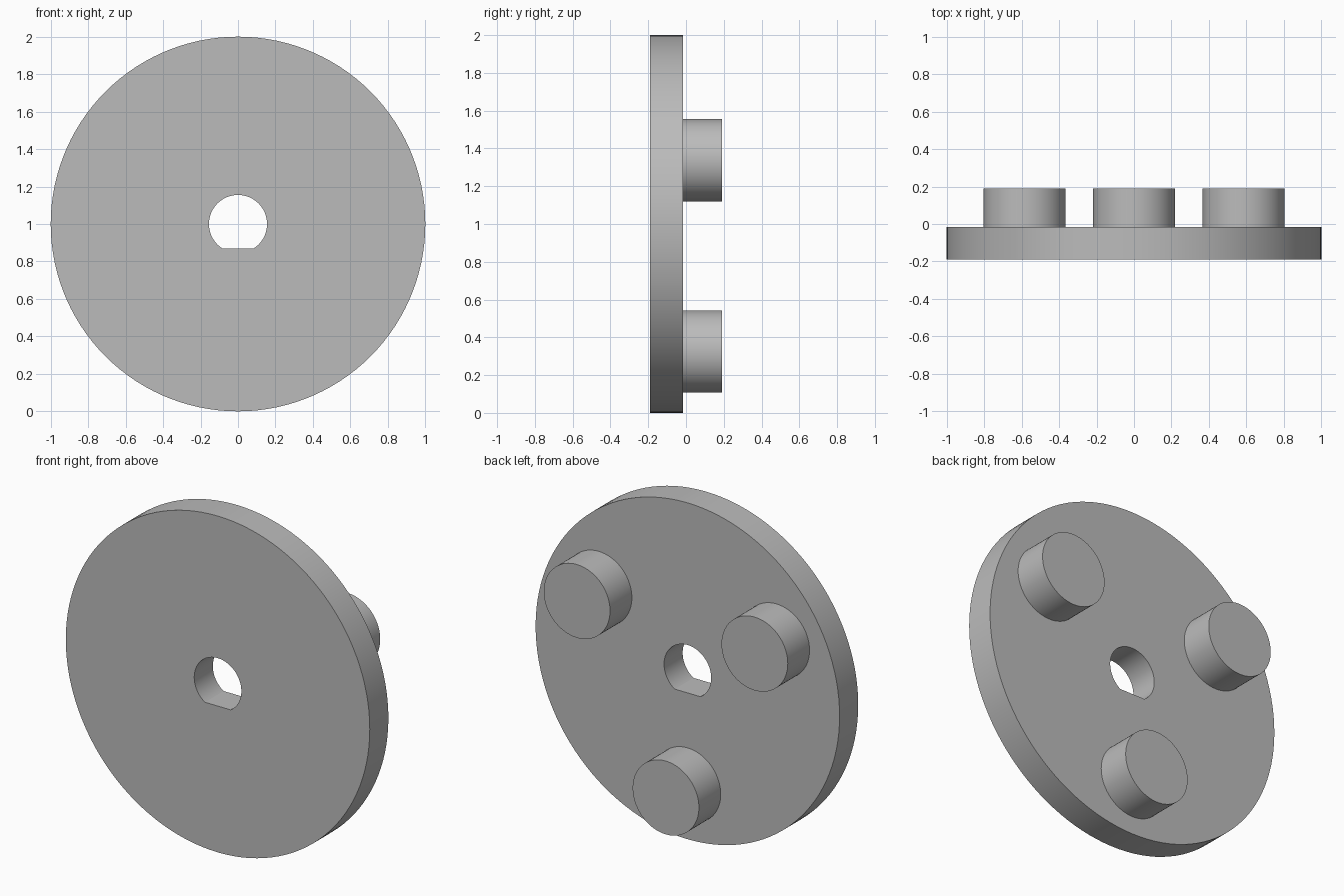
import bpy
import bmesh
import math

cube = bpy.data.objects.get("Cube")
if cube:
    bpy.data.objects.remove(cube, do_unlink=True)

CENTRE_Z = 1.0
FRONT, FACE, PEG_END = -0.19, -0.015, 0.19
HOLE_R, HOLE_FLAT = 0.155, 0.13
PEG_R, PEG_ORBIT = 0.218, 0.675
SEGMENTS = 120

grey = bpy.data.materials.new("plain grey")
grey.use_nodes = True
colour = (0.5, 0.5, 0.5, 1)
grey.diffuse_color = colour
grey.node_tree.nodes["Principled BSDF"].inputs["Base Color"].default_value = colour


def finish(obj):
    obj.data.materials.clear()
    obj.data.materials.append(grey)
    bpy.ops.object.select_all(action="DESELECT")
    obj.select_set(True)
    bpy.context.view_layer.objects.active = obj
    bpy.ops.object.shade_smooth_by_angle(angle=math.radians(30))


def hole_radius(angle):
    # Round bore cut off by a flat along its bottom
    s = math.sin(angle)
    return min(HOLE_R, HOLE_FLAT / -s) if s < 0 else HOLE_R


# Disc with a D-shaped bore: four rings of points joined by quads
bm = bmesh.new()
angles = [math.tau * i / SEGMENTS for i in range(SEGMENTS)]


def ring(radius_at, y):
    return [bm.verts.new((radius_at(a) * math.cos(a), y,
                          CENTRE_Z + radius_at(a) * math.sin(a))) for a in angles]


rings = [ring(lambda a: 1.0, FRONT), ring(lambda a: 1.0, FACE),
         ring(hole_radius, FACE), ring(hole_radius, FRONT)]
for k, a in enumerate(rings):
    b = rings[(k + 1) % len(rings)]
    for i in range(SEGMENTS):
        j = (i + 1) % SEGMENTS
        bm.faces.new((a[i], a[j], b[j], b[i]))
bmesh.ops.recalc_face_normals(bm, faces=bm.faces)
mesh = bpy.data.meshes.new("disc")
bm.to_mesh(mesh)
bm.free()
disc = bpy.data.objects.new("disc", mesh)
bpy.context.collection.objects.link(disc)
finish(disc)

# Three round pegs on the back face
for name, degrees in (("left_peg", 30), ("right_peg", 150), ("bottom_peg", 270)):
    a = math.radians(degrees)
    bpy.ops.mesh.primitive_cylinder_add(
        vertices=72, radius=PEG_R, depth=PEG_END - FACE,
        location=(PEG_ORBIT * math.cos(a), (PEG_END + FACE) / 2,
                  CENTRE_Z + PEG_ORBIT * math.sin(a)),
        rotation=(math.pi / 2, 0, 0))
    peg = bpy.context.object
    peg.name = name
    finish(peg)
